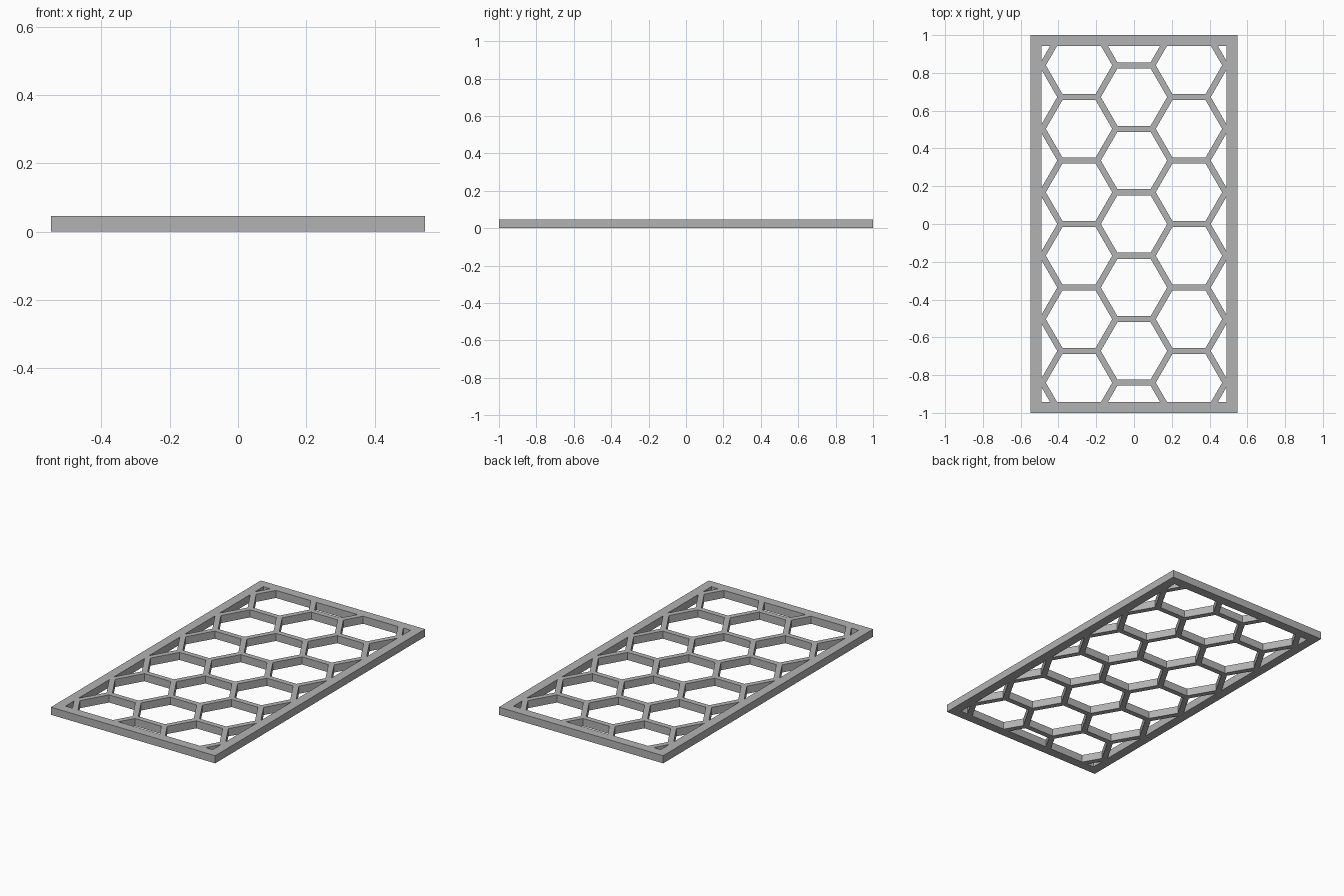
import bpy, bmesh, math
from mathutils import Vector

cube = bpy.data.objects.get("Cube")
if cube:
    bpy.data.objects.remove(cube, do_unlink=True)

HALF_X, HALF_Y, HEIGHT = 0.548, 1.0, 0.046   # panel size
RIM = 0.057                                  # frame width
PITCH, WALL = 0.336, 0.032                   # hexagon spacing and web width
STEP = PITCH * math.sqrt(3) / 2              # distance between columns

grey = bpy.data.materials.new("plain grey")
grey.use_nodes = True
colour = (0.45, 0.45, 0.45, 1)
grey.diffuse_color = colour
grey.node_tree.nodes["Principled BSDF"].inputs["Base Color"].default_value = colour


def hexagon(cx, cy):
    r = (PITCH - WALL) / math.sqrt(3)
    return [Vector((cx + r * math.cos(k * math.pi / 3),
                    cy + r * math.sin(k * math.pi / 3))) for k in range(6)]


def clip(points, axis, sign, limit):
    """Keep the part of a convex outline where sign * coordinate <= limit."""
    result = []
    for i, b in enumerate(points):
        a = points[i - 1]
        da, db = sign * a[axis] - limit, sign * b[axis] - limit
        if (da > 0) != (db > 0):
            result.append(a.lerp(b, da / (da - db)))
        if db <= 0:
            result.append(b)
    return result


def add_outline(curve, points):
    spline = curve.splines.new('POLY')
    spline.points.add(len(points) - 1)
    for p, co in zip(spline.points, points):
        p.co = (co[0], co[1], 0, 1)
    spline.use_cyclic_u = True
    spline.use_smooth = False


# Filled outline of the panel with hexagonal holes trimmed by the frame
curve = bpy.data.curves.new("honeycomb_outline", 'CURVE')
curve.dimensions = '2D'
curve.fill_mode = 'BOTH'
curve.extrude = HEIGHT / 2
add_outline(curve, [(-HALF_X, -HALF_Y), (HALF_X, -HALF_Y),
                    (HALF_X, HALF_Y), (-HALF_X, HALF_Y)])
for col in range(-2, 3):
    for row in range(-4, 5):
        hole = hexagon(col * STEP, (row + 0.5 * (col % 2)) * PITCH)
        for sign in (-1, 1):
            hole = clip(hole, 0, sign, HALF_X - RIM)
            hole = clip(hole, 1, sign, HALF_Y - RIM)
        if len(hole) > 2:
            add_outline(curve, hole[::-1])

# Turn the outline into one welded solid
helper = bpy.data.objects.new("outline_helper", curve)
bpy.context.collection.objects.link(helper)
bpy.context.view_layer.update()
depsgraph = bpy.context.evaluated_depsgraph_get()
mesh = bpy.data.meshes.new_from_object(helper.evaluated_get(depsgraph))
bpy.data.objects.remove(helper, do_unlink=True)

bm = bmesh.new()
bm.from_mesh(mesh)
bmesh.ops.remove_doubles(bm, verts=bm.verts, dist=0.0005)
bmesh.ops.translate(bm, verts=bm.verts, vec=(0, 0, HEIGHT / 2))
bmesh.ops.recalc_face_normals(bm, faces=bm.faces)
for face in bm.faces:
    face.smooth = False
    face.material_index = 0
bm.to_mesh(mesh)
bm.free()

mesh.materials.clear()
mesh.materials.append(grey)
panel = bpy.data.objects.new("honeycomb_panel", mesh)
bpy.context.collection.objects.link(panel)
